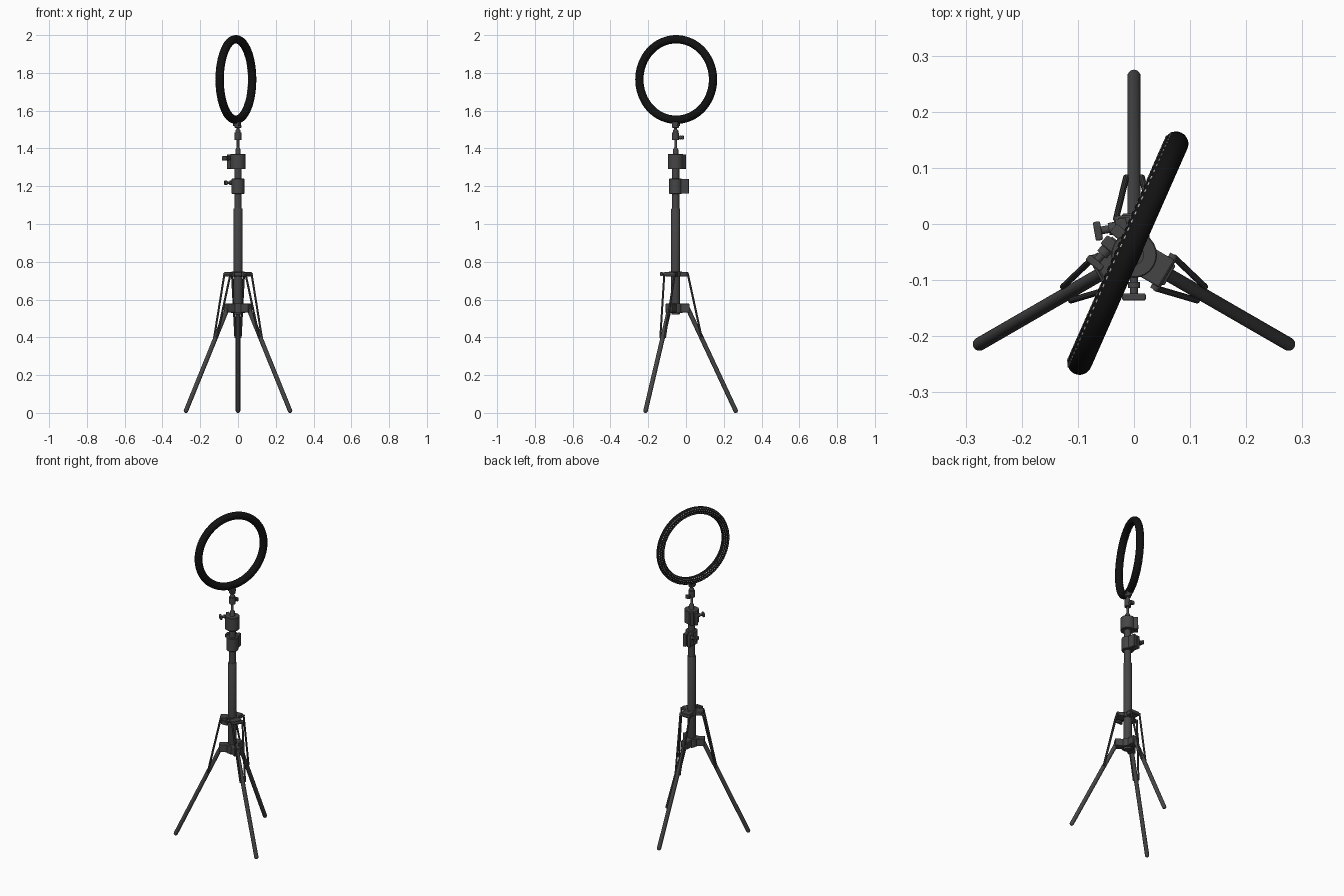
import bpy, bmesh
from math import sin, cos, radians, pi, tau
from mathutils import Vector, Matrix

if "Cube" in bpy.data.objects:
    bpy.data.objects.remove(bpy.data.objects["Cube"])

AX = Vector((0, -0.055, 0))          # centre line of the pole


def material(name, v):
    m = bpy.data.materials.new(name)
    m.diffuse_color = (v, v, v, 1)
    m.use_nodes = True
    m.node_tree.nodes["Principled BSDF"].inputs["Base Color"].default_value = m.diffuse_color
    return m


BODY = material("dark_metal", 0.06)
BLACK = material("black_plastic", 0.006)
WHITE = material("led_white", 0.8)


def finish(name, bm, mat=BODY, bevel=0.0):
    me = bpy.data.meshes.new(name)
    bmesh.ops.recalc_face_normals(bm, faces=bm.faces)
    bm.to_mesh(me)
    bm.free()
    ob = bpy.data.objects.new(name, me)
    bpy.context.collection.objects.link(ob)
    me.materials.append(mat)
    if bevel:
        b = ob.modifiers.new("bevel", 'BEVEL')
        b.width, b.segments = bevel, 2
    bpy.ops.object.select_all(action='DESELECT')
    bpy.context.view_layer.objects.active = ob
    ob.select_set(True)
    bpy.ops.object.shade_smooth_by_angle(angle=radians(35))
    return ob


def lathe(name, profile, segs=32, matrix=None, mat=BODY):
    """Revolve (radius, z) points about z."""
    bm = bmesh.new()
    vs = [bm.verts.new((r, 0, z)) for r, z in profile]
    es = [bm.edges.new(p) for p in zip(vs, vs[1:])]
    bmesh.ops.spin(bm, geom=vs + es, axis=(0, 0, 1), cent=(0, 0, 0),
                   angle=tau, steps=segs, use_merge=True)
    bmesh.ops.remove_doubles(bm, verts=bm.verts, dist=1e-6)
    bmesh.ops.transform(bm, matrix=matrix or Matrix.Translation(AX), verts=bm.verts)
    return finish(name, bm, mat)


def along(a, b):
    d = b - a
    return Matrix.Translation(a) @ d.to_track_quat('Z', 'Y').to_matrix().to_4x4(), d.length


def rod(name, a, b, r, segs=16, round_end=False):
    m, n = along(a, b)
    end = [(r, n), (0, n)]
    if round_end:
        end = [(r * cos(t * pi / 8), n + r * sin(t * pi / 8)) for t in range(4)] + [(0, n + r)]
    return lathe(name, [(0, 0), (r, 0)] + end, segs, m)


def box(name, center, size, angle=0, bevel=0.003):
    bm = bmesh.new()
    m = Matrix.Translation(center) @ Matrix.Rotation(angle, 4, 'Z') @ Matrix.Diagonal((*size, 1))
    bmesh.ops.create_cube(bm, size=1, matrix=m)
    return finish(name, bm, BODY, bevel)


def polar(ang, r, z, side=0.0):
    return AX + Vector((cos(ang) * r - sin(ang) * side, sin(ang) * r + cos(ang) * side, z))


def knob(name, base, direction, length, wing):
    """Screw shaft with a flat winged grip."""
    d = Vector(direction).normalized()
    tip = base + d * length
    rod(name + "_shaft", base, tip, 0.007)
    rod(name + "_collar", base + d * length * 0.4, base + d * length * 0.65, 0.011)
    ang = Vector((d.x, d.y)).angle_signed(Vector((1, 0)))
    box(name + "_grip", tip, (0.013, wing, 0.022), ang)


# Pole and telescoping tubes
lathe("pole_lower", [(0, .52), (.02, .52), (.024, .53), (.024, 1.078), (.022, 1.082), (0, 1.082)])
lathe("pole_middle", [(0, 1.07), (.0195, 1.07), (.0195, 1.30), (0, 1.30)])
lathe("pole_upper", [(0, 1.28), (.014, 1.28), (.014, 1.395), (.007, 1.405), (.007, 1.45), (0, 1.45)])

# Leg hub and brace collar
lathe("leg_hub", [(0, .53), (.036, .53), (.036, .578), (.022, .58), (0, .58)])
lathe("brace_collar", [(0, .722), (.034, .722), (.034, .748), (0, .748)])

# Three legs with paired braces
for i in range(3):
    a = radians(90 + 120 * i)
    box(f"hub_lug_{i}", polar(a, .046, .555), (.056, .042, .046), a)
    rod(f"leg_{i}", polar(a, .062, .558), polar(a, .318, .0115), .012, 20, True)
    box(f"collar_lug_{i}", polar(a, .045, .735), (.044, .056, .024), a)
    rod(f"collar_pin_{i}", polar(a, .062, .735, -.036), polar(a, .062, .735, .036), .008)
    rod(f"brace_pin_{i}", polar(a, .136, .402, -.018), polar(a, .136, .402, .018), .006)
    for s in (-1, 1):
        rod(f"brace_{i}_{'left' if s < 0 else 'right'}",
            polar(a, .064, .738, s * .032), polar(a, .138, .398, s * .014), .0055, 10)
knob("collar_knob", AX + Vector((0, -.03, .735)), (0, -1, 0), .045, .042)

# Height clamps
for name, z, r, ang, reach in (("lower_clamp", 1.2, .034, 100, .045), ("upper_clamp", 1.33, .041, 140, .036)):
    a = radians(ang)
    lathe(name, [(0, z - .04), (r - .002, z - .04), (r, z - .038), (r, z + .038),
                 (r - .002, z + .04), (0, z + .04)], 24)
    for s in (-1, 1):
        box(f"{name}_jaw_{'front' if s < 0 else 'back'}", polar(a, reach, z, s * .013),
            (.046, .02, .078), a)
    d = polar(a + pi / 2, 1, 0) - AX
    knob(name + "_knob", polar(a, reach + .008, z + .018), d, .056, .034)

# Ball head
rod("head_socket", AX + Vector((0, 0, 1.445)), AX + Vector((0, 0, 1.485)), .018, 24)
lathe("head_ball", [(.0145 * sin(t * pi / 12), 1.49 - .0145 * cos(t * pi / 12)) for t in range(13)], 20)
knob("head_knob", AX + Vector((0, .01, 1.458)), (0, 1, 0), .027, .028)
lathe("head_stem", [(0, 1.49), (.008, 1.49), (.008, 1.508), (.018, 1.51), (.018, 1.522), (0, 1.522)], 24)

# Ring light: local z is the lit side, local x is horizontal
C = Vector((-.011, -.052, 1.765))
t = radians(66.2)
h, n = Vector((cos(t), sin(t), 0)), Vector((-sin(t), cos(t), 0))
RING = Matrix.Translation(C) @ Matrix((h, n.cross(h), n)).transposed().to_4x4()
MAJOR, MINOR = .213, .022
lathe("ring_light", [(MAJOR + MINOR * cos(k * tau / 24), MINOR * sin(k * tau / 24)) for k in range(25)],
      96, RING, BLACK)
box("ring_mount", Vector((-.005, -.053, 1.53)), (.034, .034, .022), t)

# Rows of small lamps on the lit side
bm = bmesh.new()
for row, deg in enumerate((46, 75, 105, 134)):
    p = radians(deg)
    for k in range(90):
        m = (RING @ Matrix.Rotation((k + .5 * (row % 2)) * tau / 90, 4, 'Z')
             @ Matrix.Translation((MAJOR + MINOR * cos(p), 0, MINOR * sin(p)))
             @ Matrix.Rotation(pi / 2 - p, 4, 'Y') @ Matrix.Diagonal((.003, .006, .0016, 1)))
        bmesh.ops.create_cube(bm, size=1, matrix=m)
finish("ring_lamps", bm, WHITE)
